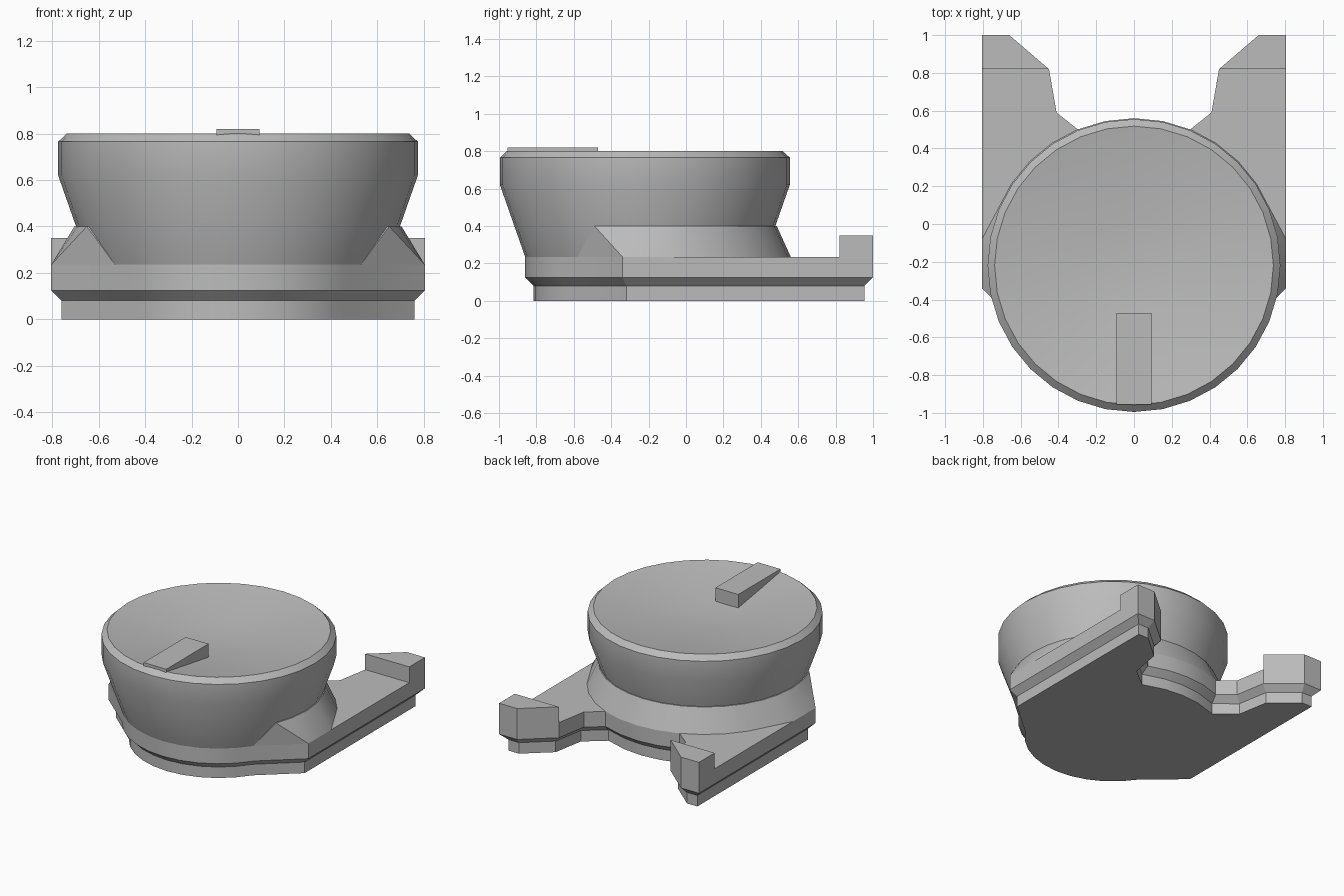
import bpy, bmesh
from math import sin, cos, radians
from mathutils import Vector

cube = bpy.data.objects.get("Cube")
if cube:
    bpy.data.objects.remove(cube)

CY = -0.22          # centre of the round body
STEP = 11.25        # 32 sides

grey = bpy.data.materials.new("plain_grey")
grey.use_nodes = True
colour = (0.5, 0.5, 0.5, 1)
grey.diffuse_color = colour
grey.node_tree.nodes["Principled BSDF"].inputs["Base Color"].default_value = colour


def finish(bm, name, smooth=None):
    bmesh.ops.recalc_face_normals(bm, faces=bm.faces)
    mesh = bpy.data.meshes.new(name)
    bm.to_mesh(mesh)
    bm.free()
    mesh.materials.append(grey)
    ob = bpy.data.objects.new(name, mesh)
    bpy.context.collection.objects.link(ob)
    if smooth:
        bpy.ops.object.select_all(action='DESELECT')
        ob.select_set(True)
        bpy.context.view_layer.objects.active = ob
        bpy.ops.object.shade_smooth_by_angle(angle=radians(smooth))
    return ob


def polar(r, deg):
    return Vector((r * cos(radians(deg)), CY + r * sin(radians(deg))))


def offset(points, d):
    """Move a counter-clockwise outline inwards by d with mitred corners."""
    out = []
    for i, p in enumerate(points):
        a = (p - points[i - 1]).normalized()
        b = (points[(i + 1) % len(points)] - p).normalized()
        na, nb = Vector((-a.y, a.x)), Vector((-b.y, b.x))
        out.append(p + (na + nb) * (d / (1 + na.dot(nb))))
    return out


def loft(rings, name, smooth=None):
    """Join stacked (outline, z) rings into a capped solid."""
    bm = bmesh.new()
    rows = [[bm.verts.new((p[0], p[1], z)) for p in pts] for pts, z in rings]
    n = len(rows[0])
    for lo, hi in zip(rows, rows[1:]):
        for i in range(n):
            j = (i + 1) % n
            bm.faces.new((lo[i], lo[j], hi[j], hi[i]))
    bm.faces.new(rows[0][::-1])
    bm.faces.new(rows[-1])
    return finish(bm, name, smooth)


def mirrored(points):
    return [Vector((-p.x, p.y)) for p in reversed(points)]


# Base plate: round nose, straight flanks, two rear prongs, undercut foot
nose = [polar(0.64, -146.25 + STEP * i) for i in range(11)]
flank = [Vector(p) for p in ((0.805, -0.34), (0.805, 1), (0.66, 1),
                             (0.45, 0.82), (0.41, 0.59))]
rear = [polar(0.78, 67.5 + STEP * i) for i in range(5)]
outline = nose + flank + rear + mirrored(flank)
foot = offset(outline, 0.045)
loft([(foot, 0), (foot, 0.08), (outline, 0.125), (outline, 0.235)],
     "base_plate", 25)

# Raised end stops on the prongs
stop = [Vector(p) for p in ((0.45, 0.82), (0.805, 0.82), (0.805, 1), (0.66, 1))]
for side, pts in (("left", stop), ("right", mirrored(stop))):
    loft([(pts, 0.235), (pts, 0.35)], side + "_end_stop")

# Sloping collar around the back and sides of the body
bm = bmesh.new()
for i in range(21):
    p = polar(0.705, -22.5 + STEP * i)
    bm.verts.new((p.x, p.y, 0.4))
for i in range(13):
    p = polar(0.78, 22.5 + STEP * i)
    bm.verts.new((p.x, p.y, 0.235))
for s in (-1, 1):
    for x, y in ((0.805, -0.08), (0.805, -0.34), (0.53, -0.58)):
        bm.verts.new((s * x, y, 0.235))
bmesh.ops.convex_hull(bm, input=bm.verts)
bmesh.ops.dissolve_limit(bm, angle_limit=radians(1), verts=bm.verts, edges=bm.edges)
finish(bm, "collar", 25)

# Round knob with flared side, chamfered rim and dished top
profile = [(0.64, 0.235), (0.775, 0.62), (0.775, 0.765), (0.738, 0.8),
           (0.25, 0.72)]
loft([([polar(r, STEP * i) for i in range(32)], z) for r, z in profile],
     "knob", 22)

# Pointer lying across the dish, level on top
bar = [Vector(p) for p in ((-0.092, -0.955), (0.092, -0.955),
                           (0.092, -0.47), (-0.092, -0.47))]
loft([(bar, 0.71), (bar, 0.82)], "pointer")
